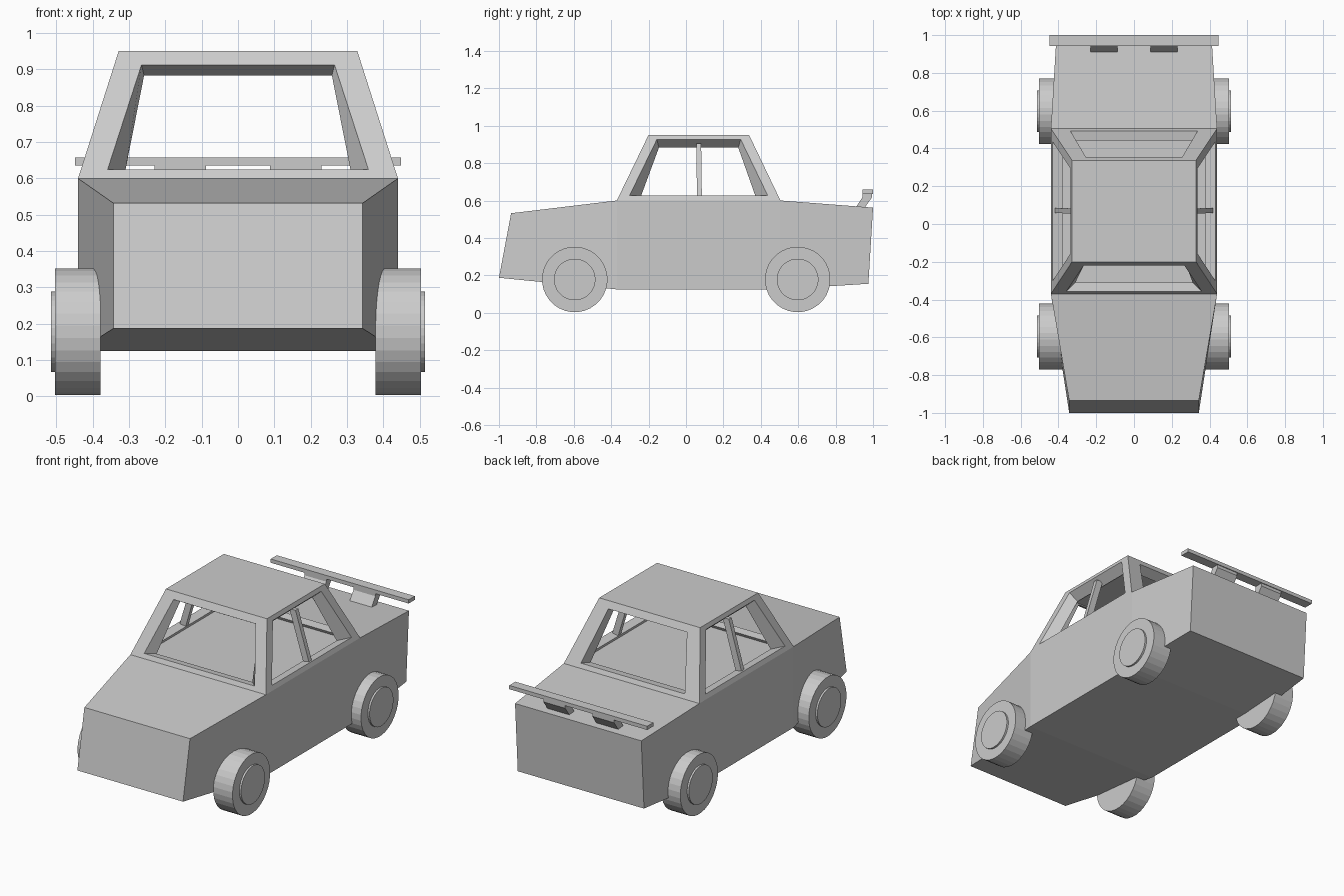
import bpy, bmesh, math
from mathutils import Vector

cube = bpy.data.objects.get("Cube")
if cube:
    bpy.data.objects.remove(cube, do_unlink=True)

GREY = (0.6, 0.6, 0.6, 1)
paint = bpy.data.materials.new("light_grey")
paint.use_nodes = True
paint.diffuse_color = GREY
paint.node_tree.nodes["Principled BSDF"].inputs["Base Color"].default_value = GREY


def finish(bm, name):
    bmesh.ops.remove_doubles(bm, verts=bm.verts[:], dist=0.0001)
    bmesh.ops.recalc_face_normals(bm, faces=bm.faces[:])
    mesh = bpy.data.meshes.new(name)
    bm.to_mesh(mesh)
    bm.free()
    mesh.materials.append(paint)
    obj = bpy.data.objects.new(name, mesh)
    bpy.context.collection.objects.link(obj)
    return obj


def loft(name, rings):
    """Closed solid through rings of points."""
    bm = bmesh.new()
    loops = [[bm.verts.new(p) for p in ring] for ring in rings]
    n = len(loops[0])
    for a, b in zip(loops, loops[1:]):
        for i in range(n):
            j = (i + 1) % n
            bm.faces.new((a[i], a[j], b[j], b[i]))
    bm.faces.new(loops[0])
    bm.faces.new(loops[-1])
    return finish(bm, name)


# Lower body: half width, bottom (y, z), top (y, z) of each section
sections = [
    (0.343, (-1.0, 0.187), (-0.935, 0.532)),
    (0.44, (-0.37, 0.125), (-0.37, 0.6)),
    (0.44, (0.505, 0.125), (0.505, 0.6)),
    (0.41, (0.975, 0.155), (1.0, 0.562)),
]
loft("body", [[(-w, *lo), (w, *lo), (w, *hi), (-w, *hi)] for w, lo, hi in sections])


# Cabin: hollow tapered shell with a window opening in each wall
def corners(w, y0, y1, z):
    return [Vector(p) for p in ((-w, y0, z), (w, y0, z), (w, y1, z), (-w, y1, z))]


def opening(quad, low, high, v0, v1):
    """Quad inside a wall: side margins at foot and head, heights v0 to v1."""
    b0, b1, t1, t0 = quad
    def at(u, v):
        return b0.lerp(b1, u).lerp(t0.lerp(t1, u), v)
    return [at(low, v0), at(1 - low, v0), at(1 - high, v1), at(high, v1)]


outer = corners(0.44, -0.37, 0.505, 0.6), corners(0.328, -0.2, 0.337, 0.951)
inner = corners(0.385, -0.32, 0.45, 0.6), corners(0.285, -0.165, 0.3, 0.889)
side = (0.065, 0.1, 0.075, 0.93)
margins = [(0.085, 0.11, 0.07, 0.89), side, (0.11, 0.125, 0.07, 0.89), side]

bm = bmesh.new()


def add_face(points):
    bm.faces.new([bm.verts.new(p) for p in points])


for i, margin in enumerate(margins):
    j = (i + 1) % 4
    wall = [outer[0][i], outer[0][j], outer[1][j], outer[1][i]]
    lining = [inner[0][i], inner[0][j], inner[1][j], inner[1][i]]
    loops = [wall, opening(wall, *margin), opening(lining, 0.09, 0.05, 0.06, 0.98), lining, wall]
    for k in range(4):
        a, b = loops[k], loops[k + 1]
        for m in range(4):
            n = (m + 1) % 4
            # the shell closes only along the foot of each wall
            if k < 3 or m == 0:
                add_face((a[m], a[n], b[n], b[m]))
add_face(outer[1])
add_face(inner[1])
finish(bm, "cabin")

# Door pillars
for s, label in ((1, "left"), (-1, "right")):
    rings = []
    for x, z, y in ((0.425, 0.605, 0.072), (0.335, 0.905, 0.068)):
        rings.append([(s * (x - dx), y + dy, z)
                      for dx, dy in ((0, -0.013), (0, 0.013), (0.04, 0.013), (0.04, -0.013))])
    loft(label + "_door_pillar", rings)


# Wheels with raised hubs
def disc(name, x0, x1, y, radius):
    def ring(x):
        return [(x, y + radius * math.cos(a), 0.178 + radius * math.sin(a))
                for a in (math.tau * (k + 0.5) / 32 for k in range(32))]
    loft(name, [ring(x0), ring(x1)])


for s, label in ((1, "left"), (-1, "right")):
    for y, end in ((-0.595, "front"), (0.597, "rear")):
        disc(f"{end}_{label}_wheel", s * 0.378, s * 0.503, y, 0.175)
        disc(f"{end}_{label}_hub", s * 0.45, s * 0.514, y, 0.111)

# Rear wing and its two slanted supports
wing = [(0.943, 0.636), (1.0, 0.636), (1.0, 0.658), (0.943, 0.658)]
loft("rear_wing", [[(x, *p) for p in wing] for x in (-0.448, 0.448)])
strut = [(0.905, 0.56), (0.95, 0.555), (0.995, 0.618), (0.995, 0.637), (0.945, 0.637), (0.945, 0.62)]
for s, label in ((1, "left"), (-1, "right")):
    loft(label + "_wing_support", [[(s * x, *p) for p in strut] for x in (0.088, 0.23)])
